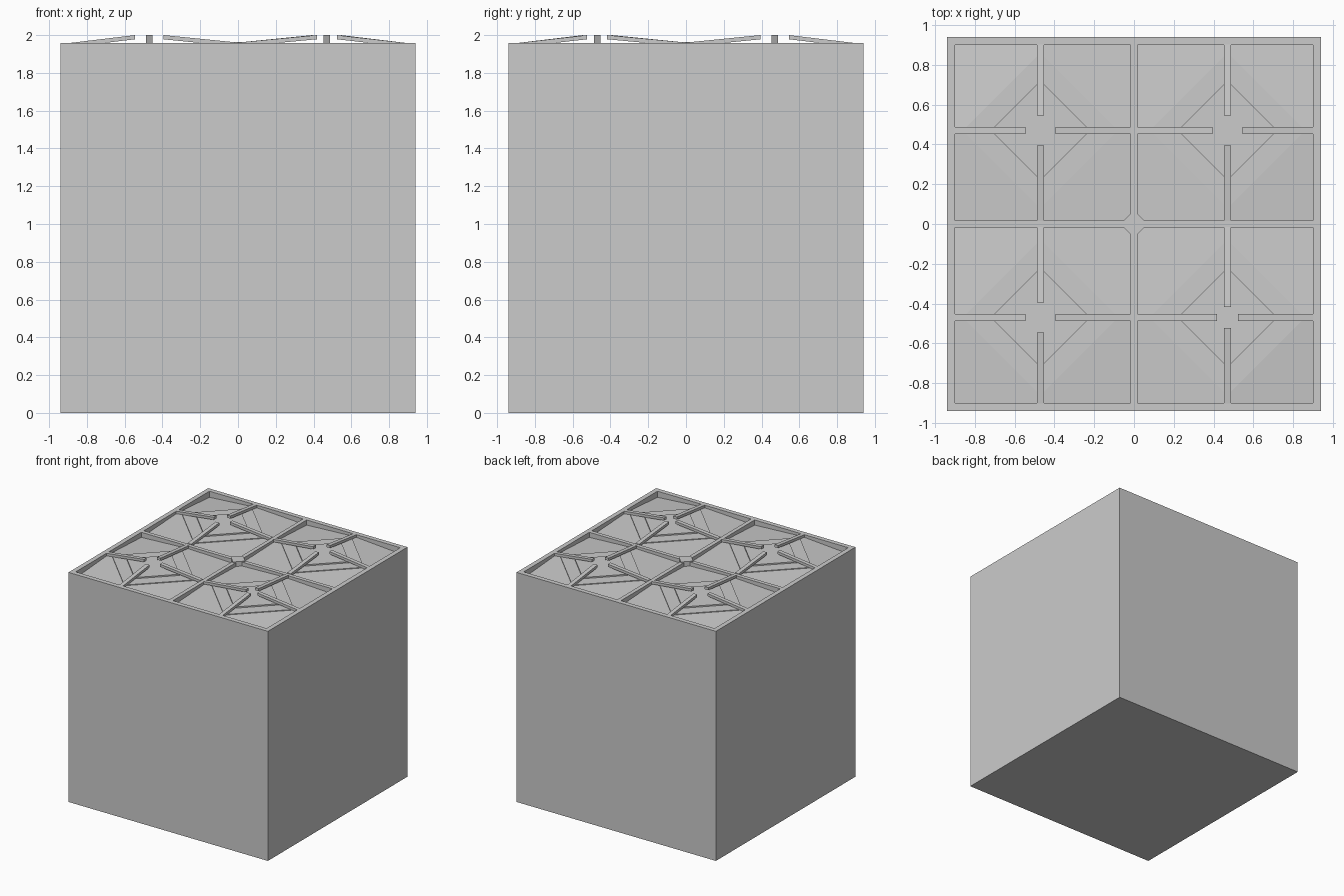
import bpy, bmesh

if "Cube" in bpy.data.objects:
    bpy.data.objects.remove(bpy.data.objects["Cube"])

HALF = 0.94      # half width of the block
FRAME_Z = 1.957  # top of the frame
CORE_Z = 1.88    # top of the solid core
Q = 0.47         # quadrant centre offset
D_OUT, D_IN = 0.39, 0.25


def prism(name, top, bottom):
    """Solid between a polygon of (x, y, z) points and the same outline at other heights."""
    bm = bmesh.new()
    t = [bm.verts.new(p) for p in top]
    b = [bm.verts.new(p) for p in bottom]
    n = len(t)
    bm.faces.new(t)
    bm.faces.new(b[::-1])
    for i in range(n):
        j = (i + 1) % n
        bm.faces.new((t[i], b[i], b[j], t[j]))
    bmesh.ops.recalc_face_normals(bm, faces=bm.faces)
    me = bpy.data.meshes.new(name)
    bm.to_mesh(me)
    bm.free()
    ob = bpy.data.objects.new(name, me)
    bpy.context.collection.objects.link(ob)
    return ob


def box(name, x0, x1, y0, y1, z0, z1):
    c = [(x0, y0), (x1, y0), (x1, y1), (x0, y1)]
    return prism(name, [(x, y, z1) for x, y in c], [(x, y, z0) for x, y in c])


def diamond(name, cx, cy, r, z):
    c = [(cx + r, cy), (cx, cy + r), (cx - r, cy), (cx, cy - r)]
    return prism(name, [(x, y, z) for x, y in c], [(x, y, CORE_Z) for x, y in c])


# Main block and outer rim
box("block", -HALF, HALF, -HALF, HALF, 0, CORE_Z)
for s in (-1, 1):
    a, b = sorted((s * 0.90, s * HALF))
    box("rim_side", a, b, -HALF, HALF, CORE_Z, FRAME_Z)
    box("rim_end", -0.90, 0.90, a, b, CORE_Z, FRAME_Z)

# Central cross bars and chamfered node
box("cross_bar_y", -0.017, 0.017, -0.90, 0.90, CORE_Z, FRAME_Z)
box("cross_bar_x", -0.90, 0.90, -0.017, 0.017, CORE_Z, FRAME_Z)
diamond("centre_node", 0, 0, 0.068, 1.964)


def rib(cx, cy, dx, dy, gap):
    """Slanted bar rising from the frame towards the quadrant centre."""
    inner = dx * cx + dy * cy < 0
    far, far_z = (0.455, 1.962) if inner else (0.432, FRAME_Z)
    w = 0.017
    ends = [(gap, 2.0), (far, far_z)]
    top, bot = [], []
    for (r, z), sides in zip(ends, ((-w, w), (w, -w))):
        for o in sides:
            x, y = cx + dx * r - dy * o, cy + dy * r + dx * o
            top.append((x, y, z))
            bot.append((x, y, z - 0.022))
    prism("slanted_rib", top, bot)


# Four quadrants: stepped diamond, tilted corner panels and ribs
for cx in (-Q, Q):
    for cy in (-Q, Q):
        diamond("outer_diamond", cx, cy, D_OUT, 1.944)
        diamond("inner_diamond", cx, cy, D_IN, 1.955)
        gap = 0.053 if cx > 0 > cy else 0.075
        for dx, dy in ((1, 0), (-1, 0), (0, 1), (0, -1)):
            rib(cx, cy, dx, dy, gap)
        for sx in (-1, 1):
            for sy in (-1, 1):
                u = 0.43 if sx * cx > 0 else 0.453
                v = 0.43 if sy * cy > 0 else 0.453
                tilt = 0.03 + 0.02 * ((sx * cx > 0) + (sy * cy > 0))
                pts = [(D_OUT, 0), (u, 0), (u, v), (0, v), (0, D_OUT)]
                prism("corner_panel",
                      [(cx + sx * a, cy + sy * b, 1.938 - tilt * (a + b - D_OUT)) for a, b in pts],
                      [(cx + sx * a, cy + sy * b, CORE_Z) for a, b in pts])
